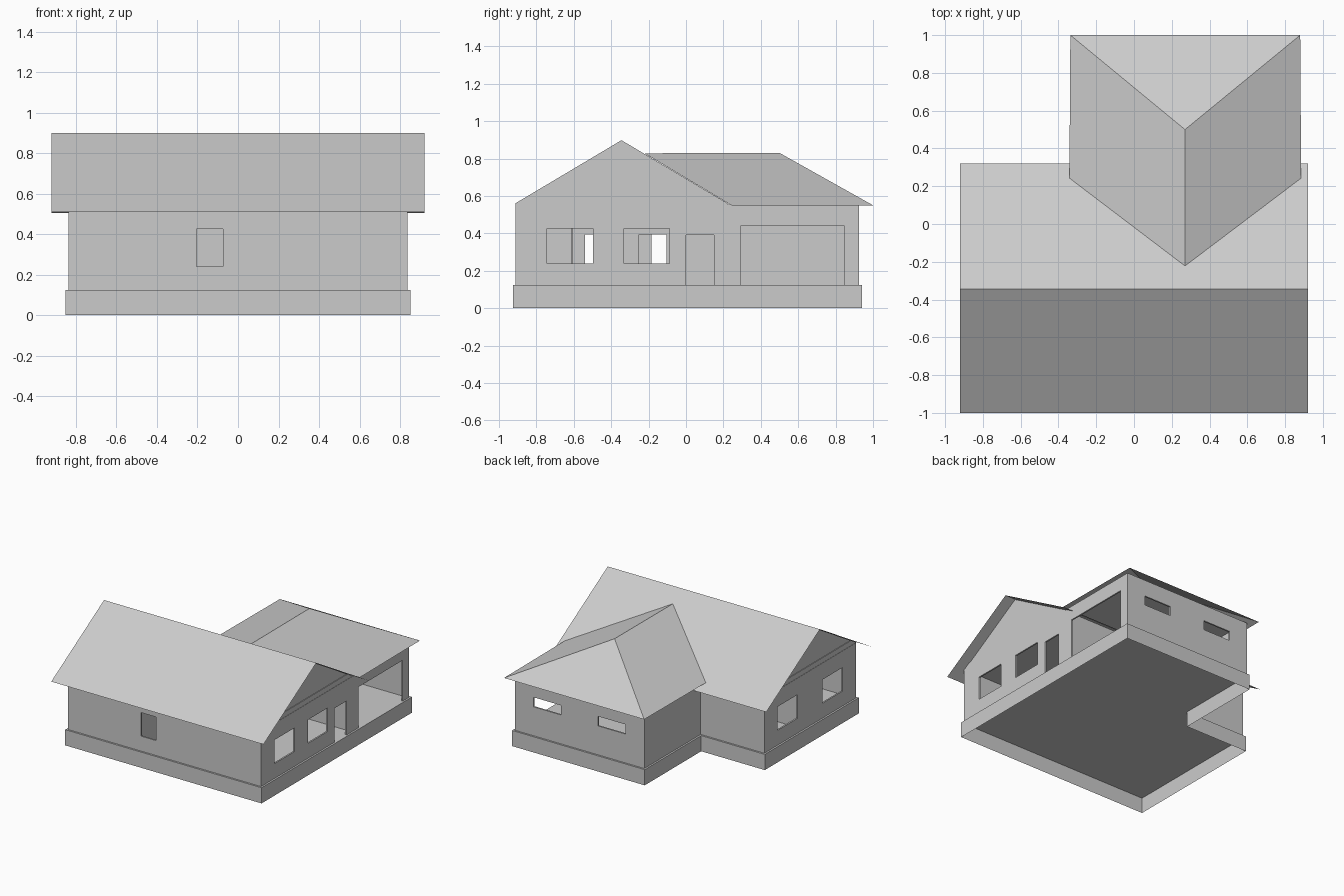
import bpy, bmesh
from mathutils import Vector

if "Cube" in bpy.data.objects:
    bpy.data.objects.remove(bpy.data.objects["Cube"])

# One plain grey for the whole house
grey = bpy.data.materials.new("plain grey")
grey.use_nodes = True
grey.diffuse_color = (0.6, 0.6, 0.6, 1)
grey.node_tree.nodes["Principled BSDF"].inputs["Base Color"].default_value = (0.6, 0.6, 0.6, 1)

FLOOR, WALL_TOP = 0.123, 0.555
RIDGE_Y, RIDGE_Z, PITCH = -0.345, 0.90, 0.595
LEDGE, THICK = 0.014, 0.012


def finish(name, bm):
    bmesh.ops.recalc_face_normals(bm, faces=bm.faces)
    mesh = bpy.data.meshes.new(name)
    bm.to_mesh(mesh)
    bm.free()
    mesh.materials.append(grey)
    ob = bpy.data.objects.new(name, mesh)
    bpy.context.collection.objects.link(ob)
    return ob


def extrude(bm, faces, offset):
    made = bmesh.ops.extrude_face_region(bm, geom=faces)["geom"]
    verts = [v for v in made if isinstance(v, bmesh.types.BMVert)]
    bmesh.ops.translate(bm, verts=verts, vec=offset)


def prism(name, points, offset):
    bm = bmesh.new()
    extrude(bm, [bm.faces.new([bm.verts.new(p) for p in points])], offset)
    return finish(name, bm)


def sheet(name, points, loops):
    bm = bmesh.new()
    verts = [bm.verts.new(p) for p in points]
    for loop in loops:
        bm.faces.new([verts[i] for i in loop])
    return finish(name, bm)


def boxes(name, bounds):
    bm = bmesh.new()
    for x0, x1, y0, y1, z0, z1 in bounds:
        low, high = Vector((x0, y0, z0)), Vector((x1, y1, z1))
        for v in bmesh.ops.create_cube(bm, size=1)["verts"]:
            v.co = (low + high) / 2 + v.co * (high - low)
    return finish(name, bm)


def outline(inset, z):
    """L-shaped house plan, drawn in from the foundation edge."""
    x, y0, y1 = 0.852 - inset, -0.925 + inset, 0.94 - inset
    wing_x, back_y = -0.30 + inset, 0.24 - inset
    return [(-x, y0, z), (x, y0, z), (x, y1, z), (wing_x, y1, z), (wing_x, back_y, z), (-x, back_y, z)]


def cut(ob, cutter):
    mod = ob.modifiers.new("openings", 'BOOLEAN')
    mod.operation, mod.solver, mod.object = 'DIFFERENCE', 'EXACT', cutter
    bpy.context.view_layer.objects.active = ob
    bpy.ops.object.modifier_apply(modifier=mod.name)


# Foundation: a skirt open below, with the floor on top
n = len(outline(0, 0))
skirt = [(i, (i + 1) % n, n + (i + 1) % n, n + i) for i in range(n)]
sheet("foundation", outline(0, 0) + outline(0, FLOOR), skirt + [range(n, 2 * n)])

# Ceiling
sheet("ceiling", outline(LEDGE + THICK, WALL_TOP), [range(n)])

# Outer walls as an L-shaped ring
bm = bmesh.new()
outer = [bm.verts.new(p) for p in outline(LEDGE, FLOOR)]
inner = [bm.verts.new(p) for p in outline(LEDGE + THICK, FLOOR)]
ring = [bm.faces.new((outer[i], outer[(i + 1) % n], inner[(i + 1) % n], inner[i])) for i in range(n)]
extrude(bm, ring, (0, 0, WALL_TOP - FLOOR))
walls = finish("outer_walls", bm)

# Inner walls
TOP = WALL_TOP - 0.004
partitions = boxes("inner_walls", [
    (-0.232, -0.22, -0.895, 0.21, FLOOR, TOP),
    (-0.215, 0.42, -0.616, -0.604, FLOOR, TOP),
    (-0.82, -0.236, -0.275, -0.263, FLOOR, TOP),
    (-0.27, 0.82, 0.214, 0.226, FLOOR, TOP)])

# Windows, doors and garage opening
SILL, HEAD = 0.24, 0.425
openings = [(0.75, 0.9, y0, y1, z0, z1) for y0, y1, z0, z1 in (
    (-0.742, -0.497, SILL, HEAD), (-0.332, -0.087, SILL, HEAD),
    (0, 0.15, FLOOR - 0.01, 0.39), (0.295, 0.845, FLOOR - 0.01, 0.443))]
openings += [(-0.9, -0.75, y, y + 0.245, SILL, HEAD) for y in (-0.742, -0.185)]
openings += [(x, x + 0.24, 0.86, 1.0, 0.35, HEAD) for x in (0.435, -0.125)]
openings += [(-0.205, -0.073, -1.0, -0.85, SILL, HEAD)]
openings += [(-0.26, -0.2, y, y + 0.147, FLOOR - 0.01, 0.395) for y in (-0.54, -0.25)]
cutter = boxes("opening_cutter", openings)
cutter.hide_render = True
cut(walls, cutter)
cut(partitions, cutter)
bpy.data.objects.remove(cutter)


def roof_z(y):
    return RIDGE_Z - abs(y - RIDGE_Y) * PITCH


# Gable ends: a band on the wall, then a triangle set slightly back
BAND = 0.595
half = (RIDGE_Z - 0.002 - BAND) / PITCH
front_y, rear_y = -0.911, 0.222
for side, name in ((1, "left"), (-1, "right")):
    x = side * 0.836
    band = [(x, front_y, WALL_TOP), (x, rear_y, WALL_TOP), (x, rear_y, roof_z(rear_y) - 0.002),
            (x, RIDGE_Y + half, BAND), (x, RIDGE_Y - half, BAND), (x, front_y, roof_z(front_y) - 0.002)]
    prism(name + "_gable_band", band, (-side * THICK, 0, 0))
    x -= side * 0.005
    triangle = [(x, RIDGE_Y - half, BAND), (x, RIDGE_Y + half, BAND), (x, RIDGE_Y, RIDGE_Z - 0.002)]
    prism(name + "_gable", triangle, (-side * THICK, 0, 0))

# Main roof: a folded sheet
rows = [(y, roof_z(y)) for y in (-1, RIDGE_Y, 0.32)]
sheet("main_roof", [(x, y, z) for x in (-0.921, 0.921) for y, z in rows],
      [(0, 3, 4, 1), (1, 4, 5, 2)])

# Wing roof: a hipped sheet running into the main roof
sheet("wing_roof", [(-0.342, 0.243, 0.55), (-0.337, 1, 0.55), (0.885, 0.243, 0.55),
                    (0.88, 1, 0.55), (0.27, -0.222, 0.828), (0.27, 0.5, 0.83)],
      [(0, 4, 5, 1), (2, 3, 5, 4), (1, 5, 3)])
